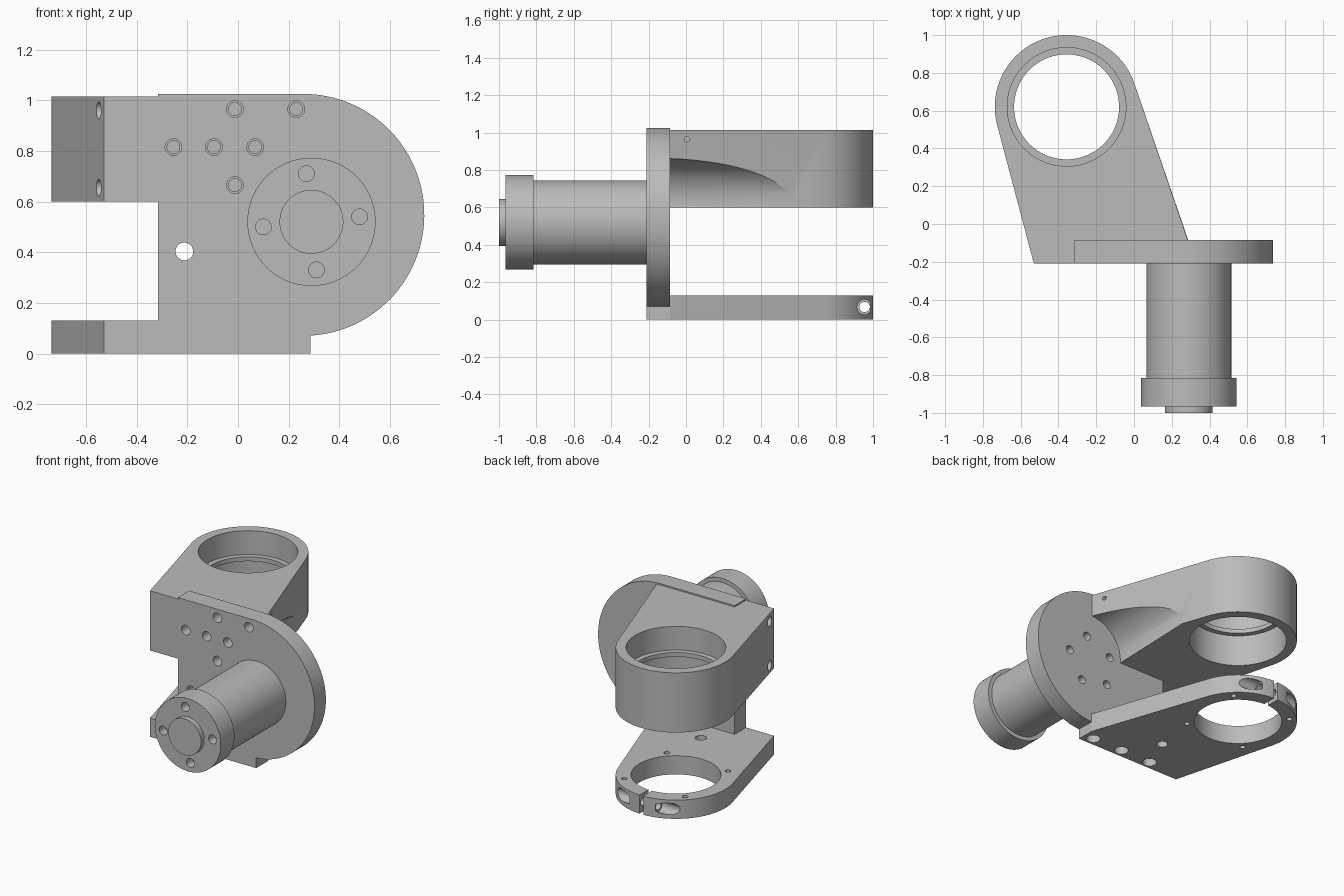
import bpy, bmesh, math
from mathutils import Vector, Matrix

if "Cube" in bpy.data.objects:
    bpy.data.objects.remove(bpy.data.objects["Cube"], do_unlink=True)

grey = bpy.data.materials.new("machined_grey")
grey.use_nodes = True
GREY = (0.5, 0.5, 0.5, 1)
grey.diffuse_color = GREY
grey.node_tree.nodes["Principled BSDF"].inputs["Base Color"].default_value = GREY
AXES = {"x": Matrix.Rotation(math.pi / 2, 4, "Y"),
        "y": Matrix.Rotation(-math.pi / 2, 4, "X"),
        "z": Matrix.Identity(4)}


def finish(bm, name):
    bmesh.ops.recalc_face_normals(bm, faces=bm.faces)
    mesh = bpy.data.meshes.new(name)
    bm.to_mesh(mesh)
    bm.free()
    mesh.materials.append(grey)
    ob = bpy.data.objects.new(name, mesh)
    bpy.context.collection.objects.link(ob)
    return ob


def prism(name, outline, axis, lo, hi):
    """Extrude an outline along z (points x, y) or y (points x, z)."""
    def place(a, b, h):
        return (a, b, h) if axis == "z" else (a, h, b)
    bm = bmesh.new()
    face = bm.faces.new([bm.verts.new(place(a, b, lo)) for a, b in outline])
    moved = bmesh.ops.extrude_face_region(bm, geom=[face])["geom"]
    verts = [v for v in moved if isinstance(v, bmesh.types.BMVert)]
    bmesh.ops.translate(bm, verts=verts, vec=place(0, 0, hi - lo))
    return finish(bm, name)


def cyl(name, axis, start, length, r, r2=None, seg=32):
    """Cylinder or cone from a start point along a positive axis."""
    bm = bmesh.new()
    bmesh.ops.create_cone(bm, cap_ends=True, segments=seg, radius1=r,
                          radius2=r if r2 is None else r2, depth=length)
    rot = AXES[axis]
    shift = Vector(start) + rot @ Vector((0, 0, length / 2))
    bmesh.ops.transform(bm, matrix=Matrix.Translation(shift) @ rot, verts=bm.verts)
    return finish(bm, name)


def cut(ob, cutter):
    mod = ob.modifiers.new("cut", "BOOLEAN")
    mod.operation = "DIFFERENCE"
    mod.solver = "EXACT"
    mod.object = cutter
    bpy.context.view_layer.objects.active = ob
    bpy.ops.object.modifier_apply(modifier=mod.name)
    bpy.data.objects.remove(cutter, do_unlink=True)


def drill(ob, axis, start, length, r, r2=None, seg=32):
    cut(ob, cyl("cutter", axis, start, length, r, r2, seg))


def arc(cx, cy, r, a0, a1, n):
    return [(cx + r * math.cos(a0 + (a1 - a0) * i / n),
             cy + r * math.sin(a0 + (a1 - a0) * i / n)) for i in range(n + 1)]


# Shared dimensions
FRONT, BACK, LEFT_EDGE = -0.21, -0.085, -0.315
RX, RY, RR = -0.357, 0.62, 0.38
MX, MZ = 0.29, 0.52


def tangent(px, py, side):
    d = math.hypot(px - RX, py - RY)
    return math.atan2(py - RY, px - RX) + side * math.acos(RR / d)


def arm_outline(right):
    """Ring end joined by tangents to the mounting edge."""
    a0 = tangent(right, BACK, 1)
    a1 = tangent(-0.53, FRONT, -1) % (2 * math.pi)
    return [(-0.53, FRONT), (LEFT_EDGE, FRONT), (LEFT_EDGE, BACK),
            (right, BACK)] + arc(RX, RY, RR, a0, a1, 64)


# Mounting plate with a rounded side
plate = prism("mounting_plate",
              [(LEFT_EDGE, 0), (0.287, 0), (0.287, 0.071)]
              + arc(0.258, 0.5475, 0.4775, -math.pi / 2 + 0.07, math.pi / 2, 64)
              + [(LEFT_EDGE, 1.025)], "y", FRONT, BACK)
upper = prism("upper_ring_arm", arm_outline(0.285), "z", 0.6, 1.015)
clamp = prism("lower_clamp_arm", arm_outline(0.287), "z", 0, 0.13)

# Upper arm: bearing bores with a thin lip, and a relief groove
drill(upper, "z", (RX, RY, 0.85), 0.3, 0.314, seg=96)
drill(upper, "z", (RX, RY, 0.5), 0.32, 0.314, seg=96)
drill(upper, "z", (RX, RY, 0.7), 0.3, 0.278, seg=96)
drill(upper, "y", (0.285, -0.15, 0.62), 0.85, 0.243, 0.217, 96)
for z in (0.655, 0.96):
    drill(upper, "x", (-0.7, -0.135, z), 0.3, 0.034)
drill(upper, "x", (0.2, 0.005, 0.965), 0.2, 0.014)

# Plate: screw holes, a dowel hole and the motor bolt circle on the back
for x, z in ((-0.012, 0.965), (0.23, 0.965), (-0.255, 0.815),
             (-0.095, 0.815), (0.068, 0.815), (-0.012, 0.665)):
    drill(plate, "y", (x, -0.3, z), 0.3, 0.033)
    drill(upper, "y", (x, -0.15, z), 0.1, 0.025)
drill(plate, "y", (-0.212, -0.3, 0.403), 0.3, 0.035)
for i in range(5):
    a = math.radians(7 + 72 * i)
    drill(plate, "y", (MX + 0.18 * math.cos(a), -0.17, MZ + 0.18 * math.sin(a)),
          0.2, 0.029)
for x in (-0.258, -0.02, 0.216):
    drill(plate, "z", (x, -0.152, -0.1), 0.17, 0.046)
    drill(plate, "z", (x, -0.152, 0.03), 0.17, 0.027)

# Clamp: bore, slit, cross screw with counterbores, small holes
drill(clamp, "z", (RX, RY, -0.1), 0.4, 0.283, seg=96)
cut(clamp, prism("cutter", [(RX - 0.015, 0.85), (RX + 0.015, 0.85),
                            (RX + 0.015, 1.1), (RX - 0.015, 1.1)], "z", -0.1, 0.3))
drill(clamp, "x", (RX - 0.4, 0.955, 0.068), 0.8, 0.028)
for x in (RX - 0.4, RX + 0.1):
    drill(clamp, "x", (x, 0.955, 0.068), 0.3, 0.04)
for i in range(4):
    a = math.radians(45 + 90 * i)
    drill(clamp, "z", (RX + 0.332 * math.cos(a), RY + 0.332 * math.sin(a), -0.1),
          0.4, 0.018)
drill(clamp, "z", (-0.17, 0.08, -0.1), 0.4, 0.036)

# Motor body, end cap with blind holes, and boss
body = cyl("motor_body", "y", (MX, -0.815, MZ), 0.605, 0.225, seg=96)
cap = cyl("motor_cap", "y", (MX, -0.965, MZ), 0.15, 0.253, seg=96)
boss = cyl("motor_boss", "y", (MX, -1.0, MZ), 0.035, 0.126, seg=64)
for i in range(4):
    a = math.radians(6 + 90 * i)
    drill(cap, "y", (MX + 0.191 * math.cos(a), -1.05, MZ + 0.191 * math.sin(a)),
          0.15, 0.031)

# Smooth curved walls, keep machined edges sharp
bpy.ops.object.select_all(action="DESELECT")
for ob in (plate, upper, clamp, body, cap, boss):
    ob.select_set(True)
bpy.context.view_layer.objects.active = plate
bpy.ops.object.shade_smooth_by_angle(angle=math.radians(25))
